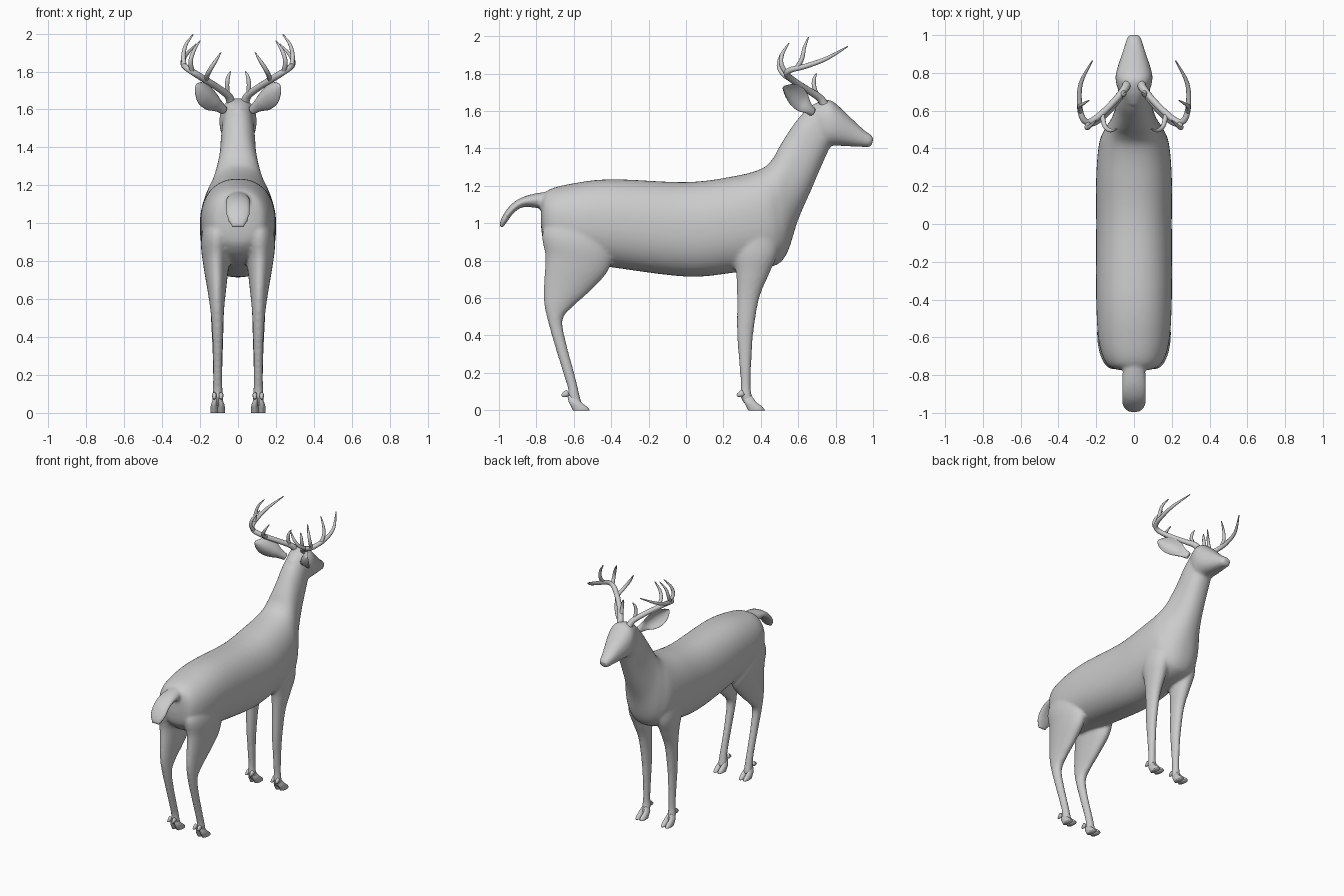
import bpy, bmesh, math
from mathutils import Vector


def smooth_rows(rows, sub=6):
    """Catmull-Rom interpolation of equal-length number rows."""
    out = []
    for i in range(len(rows) - 1):
        a, b, c, d = (rows[max(0, min(len(rows) - 1, i + k))] for k in (-1, 0, 1, 2))
        for s in range(sub):
            t = s / sub
            out.append([0.5 * (2 * q + (r - p) * t + (2 * p - 5 * q + 4 * r - u) * t * t
                               + (3 * q - p - 3 * r + u) * t ** 3)
                        for p, q, r, u in zip(a, b, c, d)])
    return out + [list(rows[-1])]


def skin(bm, rings):
    """Bridge rings of points and cap both ends."""
    vs = [[bm.verts.new(p) for p in ring] for ring in rings]
    n = len(vs[0])
    for a, b in zip(vs, vs[1:]):
        for i in range(n):
            bm.faces.new((a[i], a[(i + 1) % n], b[(i + 1) % n], b[i]))
    bm.faces.new(vs[0])
    bm.faces.new(vs[-1])


def loft(bm, rows, side=1, e=2.0, n=32, sub=6):
    """Rows: y, z of one edge, y, z of the opposite edge, half width, centre x."""
    rings = []
    for y1, z1, y2, z2, w, x in smooth_rows(rows, sub):
        ring = []
        for i in range(n):
            t = 2 * math.pi * i / n
            c, s = (math.copysign(abs(v) ** (2 / e), v) for v in (math.cos(t), math.sin(t)))
            ring.append((side * (x + w * s), (y1 + y2) / 2 + c * (y1 - y2) / 2,
                         (z1 + z2) / 2 + c * (z1 - z2) / 2))
        rings.append(ring)
    skin(bm, rings)


def finish(bm, name):
    bmesh.ops.recalc_face_normals(bm, faces=bm.faces)
    for f in bm.faces:
        f.smooth = True
    me = bpy.data.meshes.new(name)
    bm.to_mesh(me)
    bm.free()
    ob = bpy.data.objects.new(name, me)
    bpy.context.collection.objects.link(ob)
    return ob


body = bmesh.new()
# torso and neck
loft(body, [(-.775, 1.12, -.775, .98, .07, 0), (-.74, 1.175, -.75, .88, .14, 0),
            (-.62, 1.21, -.64, .80, .185, 0), (-.4, 1.235, -.4, .765, .2, 0),
            (0, 1.22, 0, .715, .2, 0), (.25, 1.25, .25, .735, .2, 0),
            (.4, 1.29, .45, .765, .185, 0), (.46, 1.34, .535, .83, .155, 0),
            (.5, 1.41, .6, 1.02, .12, 0), (.55, 1.49, .67, 1.18, .098, 0),
            (.6, 1.56, .73, 1.32, .09, 0), (.66, 1.62, .79, 1.45, .08, 0)], e=2.25, n=48)
# head
loft(body, [(.63, 1.60, .69, 1.47, .05, 0), (.69, 1.64, .74, 1.41, .085, 0),
            (.755, 1.66, .79, 1.415, .098, 0), (.80, 1.64, .84, 1.413, .09, 0),
            (.88, 1.565, .9, 1.41, .067, 0), (.95, 1.50, .955, 1.408, .047, 0),
            (.985, 1.475, .98, 1.408, .038, 0), (1.002, 1.457, .995, 1.42, .028, 0)], e=2.3)
# tail
loft(body, [(-.70, 1.17, -.70, 1.06, .05, 0), (-.77, 1.165, -.79, 1.08, .06, 0),
            (-.86, 1.145, -.875, 1.085, .064, 0), (-.93, 1.105, -.925, 1.05, .065, 0),
            (-.98, 1.04, -.955, 1.01, .058, 0), (-1.0, .985, -.98, .975, .035, 0)])
for side in (1, -1):
    # hind legs
    loft(body, [(-.70, 1.08, -.42, 1.0, .07, .10), (-.768, .95, -.39, .85, .085, .11),
                (-.752, .82, -.42, .74, .068, .115), (-.76, .68, -.52, .63, .05, .112),
                (-.759, .57, -.61, .55, .038, .11), (-.737, .47, -.66, .48, .031, .108),
                (-.70, .34, -.638, .35, .026, .107), (-.657, .2, -.6, .21, .024, .107),
                (-.632, .12, -.58, .13, .026, .107), (-.63, .075, -.568, .075, .029, .107),
                (-.61, .035, -.555, .035, .027, .107)], side)
    # front legs
    loft(body, [(.25, .98, .5, .98, .07, .11), (.25, .84, .49, .84, .07, .115),
                (.268, .73, .445, .73, .055, .113), (.272, .6, .392, .6, .039, .11),
                (.272, .42, .361, .42, .031, .108), (.282, .28, .351, .28, .026, .107),
                (.293, .14, .346, .14, .024, .107), (.29, .08, .352, .08, .029, .107),
                (.31, .035, .37, .035, .027, .107)], side)
ob = finish(body, "body")
rm = ob.modifiers.new("blend", 'REMESH')
rm.mode = 'VOXEL'
rm.voxel_size = .01
rm.use_smooth_shade = True
sm = ob.modifiers.new("soften", 'SMOOTH')
sm.factor, sm.iterations = .5, 5

# cloven hooves with dewclaws
for side, word in ((1, "right"), (-1, "left")):
    for dy, where in ((0, "front"), (-.937, "hind")):
        bm = bmesh.new()
        for dx in (-.018, .018):
            x = .107 + dx
            loft(bm, [(.333 + dy, 0, .422 + dy, 0, .02, x), (.325 + dy, .015, .41 + dy, .017, .02, x),
                      (.31 + dy, .045, .375 + dy, .045, .017, x),
                      (.303 + dy, .08, .35 + dy, .08, .01, x * .5 + .0535)], side, n=16, sub=3)
            loft(bm, [(.30 + dy, .11, .315 + dy, .08, .012, x), (.283 + dy, .10, .295 + dy, .07, .011, x),
                      (.27 + dy, .083, .275 + dy, .073, .005, x)], side, n=10, sub=3)
        hoof = finish(bm, f"{where}_{word}_hoof")

    # cupped leaf-shaped ear
    base, tip = Vector((.075, .675, 1.595)), Vector((.222, .52, 1.728))
    d = (tip - base).normalized()
    w = (Vector((0, 0, 1)) - d * d.z).normalized()
    nrm = w.cross(d)
    if nrm.x < 0:
        nrm = -nrm
    bm, rings = bmesh.new(), []
    for t, half, th in smooth_rows([(0, .024, .02), (.18, .034, .018), (.4, .058, .010), (.65, .062, .007),
                                    (.85, .042, .006), (.97, .016, .004), (1, .004, .002)], 4):
        ring = []
        for i in range(24):
            u, v = math.cos(i * math.pi / 12), math.sin(i * math.pi / 12)
            cup = .035 * min(1, t * 3) * (half / .06) * (u * u - .5)
            p = base.lerp(tip, t) + w * (u * half) + nrm * (v * th + cup)
            ring.append((side * p.x, p.y, p.z))
        rings.append(ring)
    skin(bm, rings)
    finish(bm, f"{word}_ear")

    # antler: main beam and tines, rows are x, y, z, radius
    cu = bpy.data.curves.new(f"{word}_antler", 'CURVE')
    cu.dimensions = '3D'
    cu.bevel_depth, cu.bevel_resolution, cu.use_fill_caps = 1, 4, True
    for rows in (
        [(.035, .745, 1.625, .024), (.05, .715, 1.67, .021), (.10, .655, 1.71, .018),
         (.17, .585, 1.755, .018), (.235, .54, 1.795, .017), (.272, .56, 1.82, .016),
         (.289, .64, 1.84, .014), (.28, .75, 1.88, .011), (.22, .865, 1.945, .003)],
        [(.055, .70, 1.68, .013), (.058, .685, 1.73, .012), (.052, .685, 1.77, .010), (.04, .697, 1.8, .003)],
        [(.17, .585, 1.755, .013), (.155, .52, 1.795, .012), (.125, .495, 1.845, .010), (.09, .503, 1.9, .003)],
        [(.24, .54, 1.795, .013), (.25, .51, 1.85, .012), (.235, .515, 1.905, .010), (.2, .55, 1.962, .003)],
        [(.282, .59, 1.825, .013), (.288, .62, 1.88, .012), (.275, .633, 1.94, .009), (.237, .655, 1.995, .003)],
    ):
        pts = smooth_rows(rows, 5)
        sp = cu.splines.new('POLY')
        sp.points.add(len(pts) - 1)
        for q, (x, y, z, r) in zip(sp.points, pts):
            q.co, q.radius = (side * x, y, z, 1), r
        sp.use_smooth = True
    antler = bpy.data.objects.new(f"{word}_antler", cu)
    bpy.context.collection.objects.link(antler)
    bpy.ops.object.select_all(action='DESELECT')
    antler.select_set(True)
    bpy.context.view_layer.objects.active = antler
    bpy.ops.object.convert(target='MESH')
